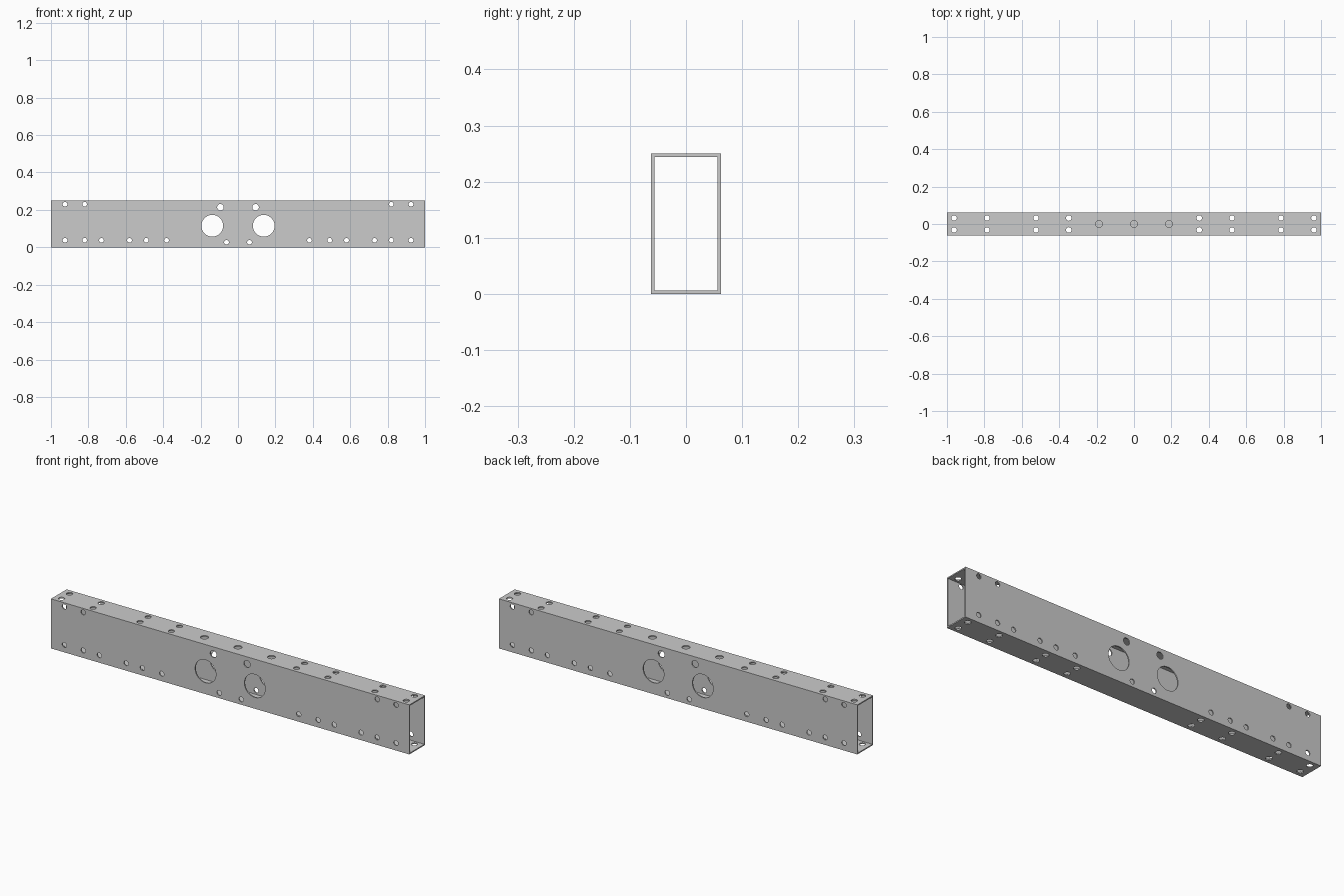
import bpy, bmesh
from math import pi
from mathutils import Matrix

if "Cube" in bpy.data.objects:
    bpy.data.objects.remove(bpy.data.objects["Cube"])

L, W, H, T = 2.0, 0.125, 0.25, 0.006   # length, width, height, wall

# Rectangular tube: outer and inner rings at both ends, bridged
bm = bmesh.new()
def ring(x, t):
    y, lo, hi = W / 2 - t, t, H - t
    return [bm.verts.new((x, *p)) for p in ((-y, lo), (y, lo), (y, hi), (-y, hi))]
loops = [ring(-L / 2, 0), ring(L / 2, 0), ring(L / 2, T), ring(-L / 2, T)]
for a, b in zip(loops, loops[1:] + loops[:1]):
    for i in range(4):
        j = (i + 1) % 4
        bm.faces.new((a[i], a[j], b[j], b[i]))
bmesh.ops.recalc_face_normals(bm, faces=bm.faces)
me = bpy.data.meshes.new("box_tube")
bm.to_mesh(me)
bm.free()
tube = bpy.data.objects.new("box_tube", me)
bpy.context.collection.objects.link(tube)

# Drill cylinders, each given for one side and mirrored in x
cut = bmesh.new()
def drill(loc, r, depth, seg=32, along_y=False):
    m = Matrix.Translation(loc)
    if along_y:
        m = m @ Matrix.Rotation(pi / 2, 4, 'X')
    bmesh.ops.create_cone(cut, cap_ends=True, segments=seg, radius1=r,
                          radius2=r, depth=depth, matrix=m)

side_holes = [(x, 0.0375, 0.0125) for x in (0.925, 0.82, 0.73, 0.58, 0.49, 0.382)]
side_holes += [(x, 0.23, 0.0125) for x in (0.925, 0.82)]
side_holes += [(0.1375, 0.115, 0.058), (0.094, 0.214, 0.0175), (0.0615, 0.027, 0.0125)]
for s in (-1, 1):
    # Holes through front and back walls
    for x, z, r in side_holes:
        drill((s * x, 0, z), r, W * 2, 64 if r > 0.05 else 32, True)
    # Paired holes through top and bottom walls
    for x in (0.962, 0.786, 0.524, 0.349):
        for y in (-0.032, 0.032):
            drill((s * x, y, H / 2), 0.0147, H * 2)
# Centre holes through the top wall only
for x in (-0.187, 0, 0.187):
    drill((x, 0, H), 0.0187, 0.04)
cm = bpy.data.meshes.new("hole_cutter")
cut.to_mesh(cm)
cut.free()
cutter = bpy.data.objects.new("hole_cutter", cm)
cutter.hide_render = True
bpy.context.collection.objects.link(cutter)

# Cut the holes and shade
mod = tube.modifiers.new("holes", 'BOOLEAN')
mod.operation = 'DIFFERENCE'
mod.solver = 'EXACT'
mod.object = cutter
bpy.context.view_layer.objects.active = tube
tube.select_set(True)
bpy.ops.object.modifier_apply(modifier=mod.name)
bpy.data.objects.remove(cutter)
bpy.ops.object.shade_smooth_by_angle()
